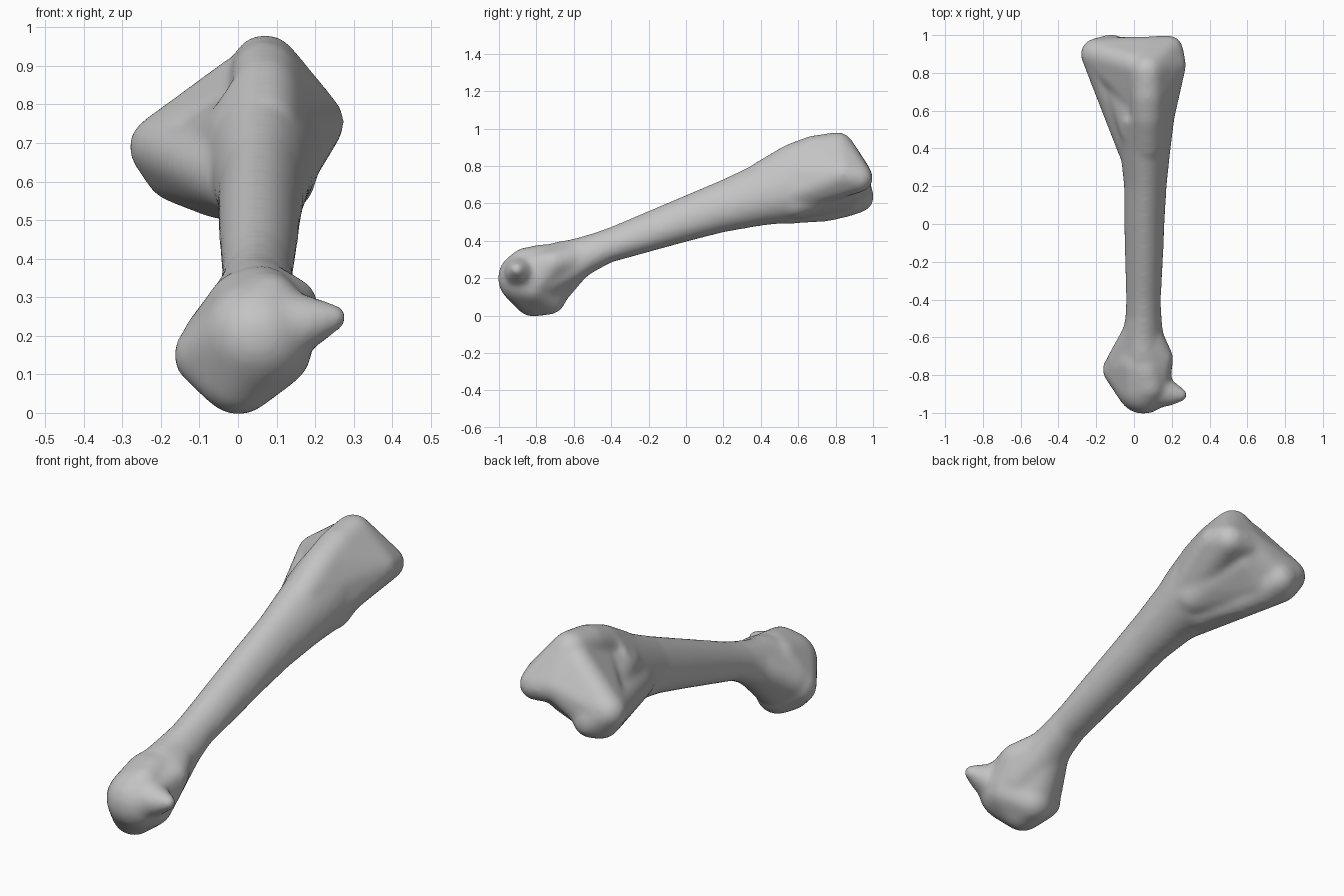
import bpy
import bmesh
from math import cos, sin, tau
from mathutils import Vector

cube = bpy.data.objects.get("Cube")
if cube:
    bpy.data.objects.remove(cube, do_unlink=True)

bone_mat = bpy.data.materials.new("bone_grey")
bone_mat.use_nodes = True
colour = (0.55, 0.55, 0.55, 1)
bone_mat.diffuse_color = colour
bone_mat.node_tree.nodes["Principled BSDF"].inputs["Base Color"].default_value = colour

bone = bmesh.new()
GROW = 0.009  # allowance for the shrinkage of the softening pass


def add_loft(sections, sides=24):
    """Skin slightly triangular rings (y, x, z, half width, half height)."""
    rings = []
    for y, cx, cz, rx, rz in sections:
        angles = [tau * i / sides for i in range(sides)]
        rings.append([bone.verts.new((cx + rx * cos(a) * (1 - 0.15 * sin(a)), y, cz + rz * sin(a)))
                      for a in angles])
    for low, high in zip(rings, rings[1:]):
        for i in range(sides):
            j = (i + 1) % sides
            bone.faces.new((low[i], low[j], high[j], high[i]))
    bone.faces.new(rings[0])
    bone.faces.new(rings[-1])


def add_hull(balls):
    """Wrap a convex skin round balls (x, y, z, radius)."""
    ball = bmesh.new()
    bmesh.ops.create_icosphere(ball, subdivisions=3, radius=1)
    unit = [v.co.copy() for v in ball.verts]
    ball.free()
    verts = [bone.verts.new(Vector((x, y, z)) + (r + GROW) * u)
             for x, y, z, r in balls for u in unit]
    bmesh.ops.convex_hull(bone, input=verts)
    loose = [v for v in bone.verts if not v.link_faces]
    bmesh.ops.delete(bone, geom=loose, context="VERTS")


# Shaft
add_loft([
    (-0.72, 0.05, 0.24, 0.13, 0.15),
    (-0.6, 0.045, 0.285, 0.112, 0.127),
    (-0.5, 0.05, 0.335, 0.096, 0.106),
    (-0.4, 0.05, 0.38, 0.092, 0.096),
    (-0.2, 0.053, 0.45, 0.1, 0.111),
    (0, 0.055, 0.52, 0.106, 0.126),
    (0.2, 0.06, 0.588, 0.112, 0.143),
    (0.4, 0.06, 0.653, 0.133, 0.173),
    (0.55, 0.06, 0.7, 0.152, 0.203),
])

# Upper end: crest and outer lobe
centre = (0.06, 0.92, 0.75, 0.065)
add_hull([(0.07, 0.81, 0.894, 0.08), centre, (0.185, 0.922, 0.735, 0.068),
          (0.2, 0.84, 0.755, 0.068), (0.07, 0.68, 0.874, 0.08), (0.07, 0.57, 0.833, 0.08),
          (0.07, 0.42, 0.745, 0.08), (0.1, 0.5, 0.63, 0.09)])

# Upper end: inner lobe flaring out from the shaft
inner_lobe = (-0.2, 0.9, 0.69, 0.075)
add_hull([inner_lobe, (-0.12, 0.922, 0.635, 0.075), (-0.16, 0.895, 0.63, 0.075),
          (-0.1, 0.84, 0.602, 0.07), (-0.05, 0.75, 0.582, 0.07),
          (0, 0.4, 0.6, 0.08), (0.05, 0.52, 0.572, 0.075)])

# Upper end: joint face sloping forward between crest and lobes
add_hull([(0.01, 0.84, 0.85, 0.07), centre, inner_lobe, (-0.1, 0.91, 0.66, 0.07),
          (0.01, 0.68, 0.78, 0.07), (-0.13, 0.79, 0.68, 0.065)])

# Upper end: core that leaves shallow hollows between the lobes
add_hull([(0.06, 0.88, 0.69, 0.065), (-0.05, 0.85, 0.63, 0.07), (0.1, 0.7, 0.645, 0.08),
          (0.11, 0.58, 0.61, 0.085), (0, 0.5, 0.6, 0.08), (-0.02, 0.82, 0.78, 0.06),
          (-0.14, 0.88, 0.69, 0.06), (0.02, 0.5, 0.72, 0.09)])

# Lower end: rounded joint block
add_hull([(-0.088, -0.77, 0.15, 0.072), (0, -0.82, 0.098, 0.095), (0.05, -0.862, 0.2, 0.136),
          (0.01, -0.737, 0.102, 0.09), (0.095, -0.82, 0.16, 0.088),
          (0.08, -0.86, 0.28, 0.075), (0.01, -0.74, 0.28, 0.08), (0.06, -0.76, 0.29, 0.085)])

# Lower end: shoulder widening from the neck
add_hull([(0.138, -0.71, 0.28, 0.062), (0.05, -0.68, 0.29, 0.096), (0.1, -0.81, 0.18, 0.088),
          (0.05, -0.56, 0.31, 0.08), (0.015, -0.58, 0.3, 0.07),
          (-0.07, -0.73, 0.19, 0.068), (0.01, -0.71, 0.15, 0.09), (0.11, -0.82, 0.26, 0.07)])

# Lower end: side spur
add_hull([(0.115, -0.88, 0.225, 0.088), (0.18, -0.9, 0.235, 0.056), (0.25, -0.905, 0.248, 0.026)])

bmesh.ops.recalc_face_normals(bone, faces=bone.faces[:])
rough = bpy.data.meshes.new("leg_bone_rough")
bone.to_mesh(rough)
bone.free()
leg_bone = bpy.data.objects.new("leg_bone", rough)
bpy.context.collection.objects.link(leg_bone)

# Fuse the parts into one skin and soften the joins
fuse = leg_bone.modifiers.new("fuse", "REMESH")
fuse.mode = "VOXEL"
fuse.voxel_size = 0.012
soften = leg_bone.modifiers.new("soften", "SMOOTH")
soften.factor = 0.5
soften.iterations = 22
graph = bpy.context.evaluated_depsgraph_get()
skin = bpy.data.meshes.new_from_object(leg_bone.evaluated_get(graph))
leg_bone.modifiers.clear()
leg_bone.data = skin
skin.name = "leg_bone"
bpy.data.meshes.remove(rough)

skin.materials.clear()
skin.materials.append(bone_mat)
for face in skin.polygons:
    face.use_smooth = True
